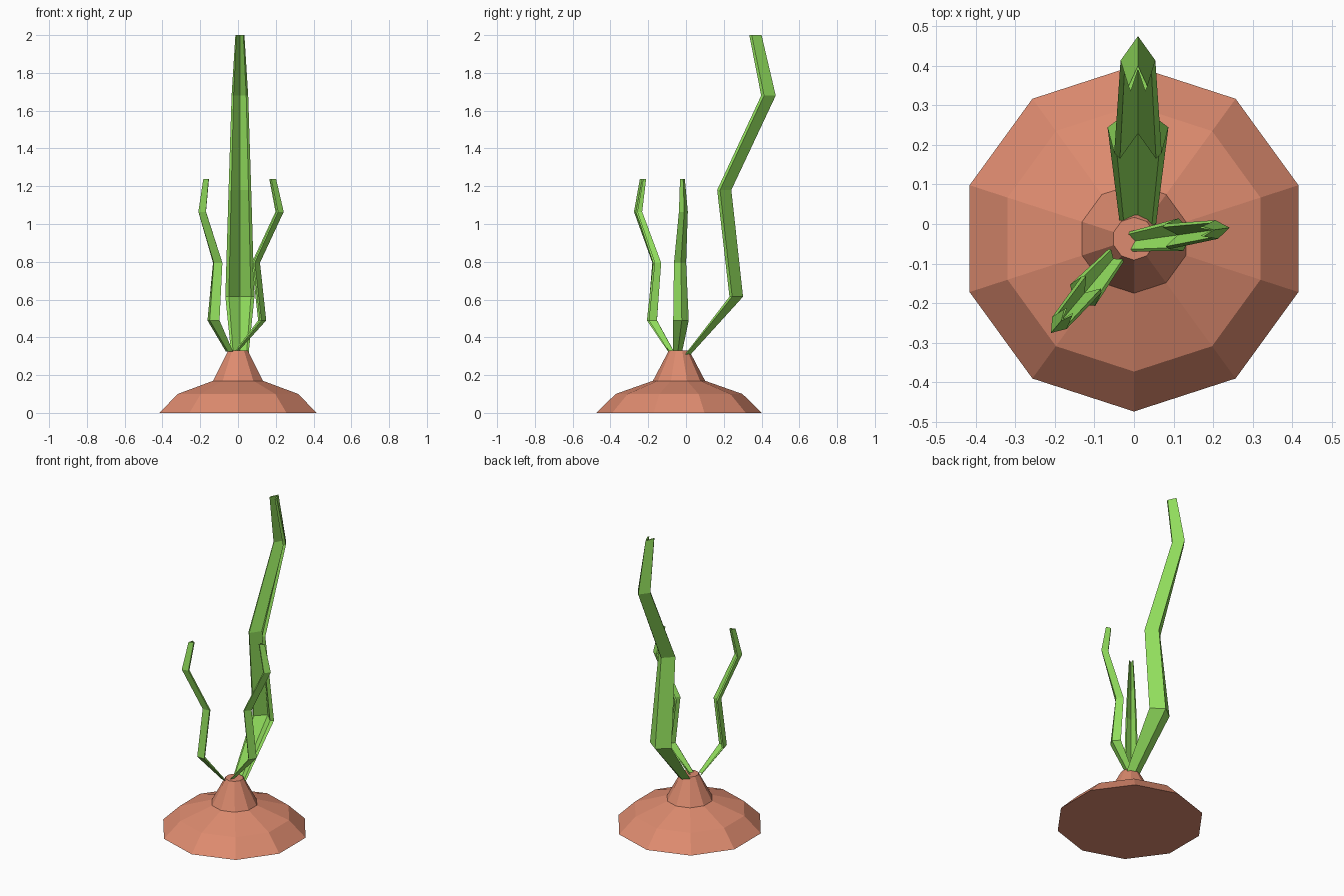
import bpy, bmesh, math
from mathutils import Matrix, Vector

cube = bpy.data.objects.get("Cube")
if cube:
    bpy.data.objects.remove(cube, do_unlink=True)


def make_material(name, rgb):
    mat = bpy.data.materials.new(name)
    mat.use_nodes = True
    mat.diffuse_color = (*rgb, 1)
    mat.node_tree.nodes["Principled BSDF"].inputs["Base Color"].default_value = (*rgb, 1)
    return mat


clay = make_material("terracotta clay", (0.73, 0.26, 0.16))
green = make_material("leaf green", (0.29, 0.74, 0.11))


def loft(name, rings, mat):
    """Skin a list of equally sized closed rings and cap both ends."""
    bm = bmesh.new()
    loops = [[bm.verts.new(p) for p in ring] for ring in rings]
    n = len(loops[0])
    for low, high in zip(loops, loops[1:]):
        for i in range(n):
            j = (i + 1) % n
            bm.faces.new((low[i], low[j], high[j], high[i]))
    bm.faces.new(loops[0][::-1])
    bm.faces.new(loops[-1])
    bmesh.ops.recalc_face_normals(bm, faces=bm.faces)
    mesh = bpy.data.meshes.new(name)
    bm.to_mesh(mesh)
    bm.free()
    mesh.materials.append(mat)
    obj = bpy.data.objects.new(name, mesh)
    bpy.context.collection.objects.link(obj)
    return obj


# Ten-sided stepped mound with a narrow neck: (radius, height)
SIDES = 10
mound = [(0.437, 0), (0.336, 0.1), (0.138, 0.17), (0.054, 0.33)]
rings = []
for radius, z in mound:
    angles = [math.tau * i / SIDES - math.pi / 2 for i in range(SIDES)]
    rings.append([(radius * math.cos(a), radius * math.sin(a) - 0.037, z) for a in angles])
loft("clay_mound", rings, clay)


# Leaf stations: (inner rim y, keel y, half width, height above the leaf base)
STATIONS = [
    (-0.005, 0.025, 0.046, 0),
    (0.23, 0.302, 0.077, 0.305),
    (0.165, 0.24, 0.06, 0.87),
    (0.398, 0.475, 0.044, 1.37),
    (0.335, 0.40, 0.024, 1.69),
]


def leaf_section(rim, keel, half, z):
    """Folded V with a groove toward the stem axis and a bevelled rim."""
    depth = keel - rim
    outer, tip = rim + 0.2 * depth, 0.76 * half
    return [Vector(p) for p in (
        (0, keel, z), (-half, outer, z), (-tip, rim, z),
        (0, keel - 0.15 * depth, z), (tip, rim, z), (half, outer, z))]


def add_leaf(name, origin, heading, scale):
    turn = Matrix.Rotation(math.radians(heading - 90), 4, 'Z')
    place = Matrix.Translation(origin) @ turn @ Matrix.Scale(scale, 4)
    loft(name, [[place @ p for p in leaf_section(*s)] for s in STATIONS], green)


add_leaf("tall_back_leaf", (0.01, 0, 0.31), 90, 1)
add_leaf("left_short_leaf", (-0.012, -0.045, 0.325), 8, 0.54)
add_leaf("right_short_leaf", (-0.045, -0.079, 0.325), 230, 0.54)
